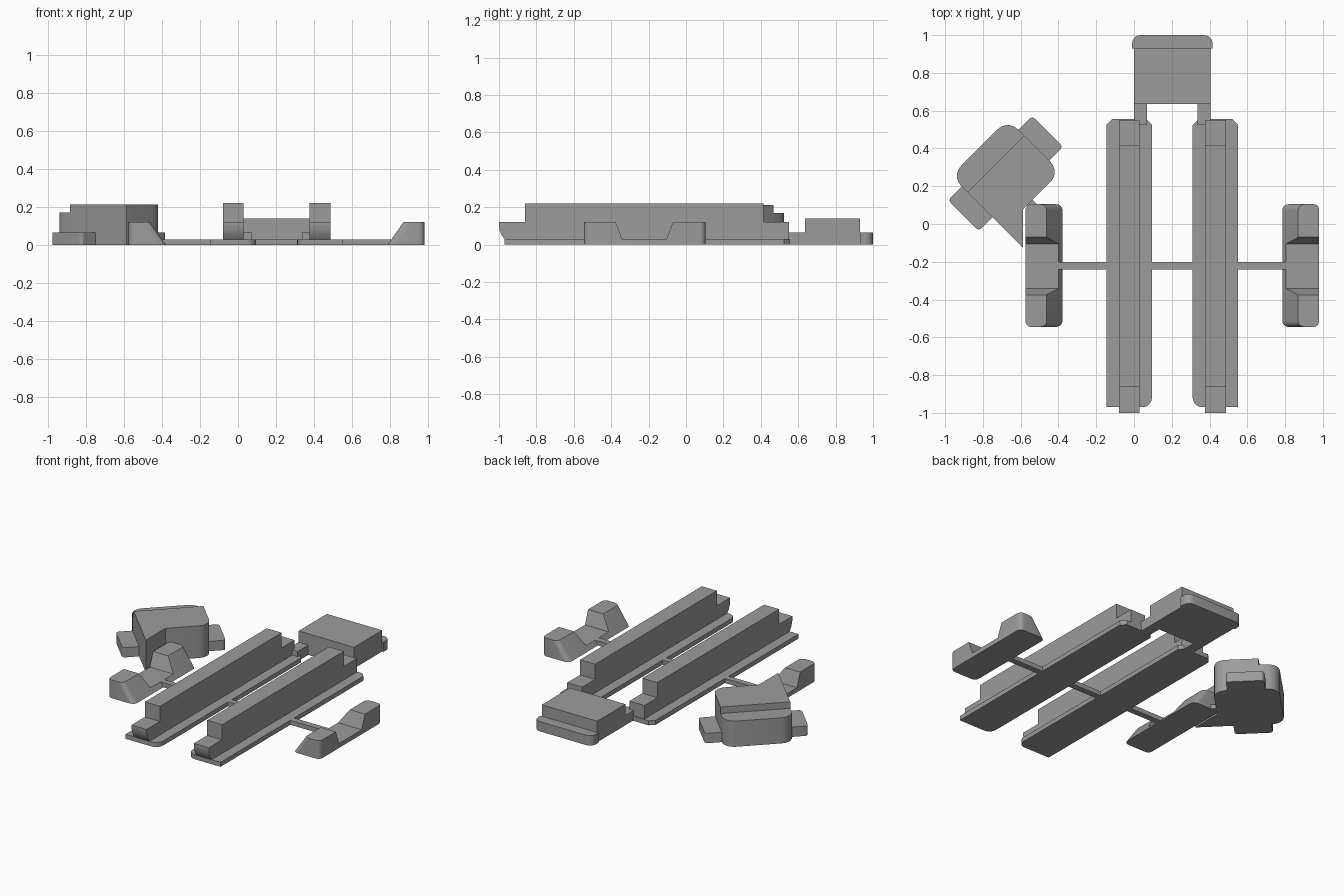
import bpy, bmesh, math
from mathutils import Vector

if "Cube" in bpy.data.objects:
    bpy.data.objects.remove(bpy.data.objects["Cube"])

CX = 0.203  # mirror plane of the runner frame
grey = bpy.data.materials.new("plain grey")
grey.diffuse_color = (0.33, 0.33, 0.33, 1)
grey.use_nodes = True
grey.node_tree.nodes["Principled BSDF"].inputs["Base Color"].default_value = grey.diffuse_color


def rounded(corners, steps=5):
    """Outline from (a, b[, radius[, steps]]) corners, each replaced by an arc."""
    out = []
    n = len(corners)
    for i, c in enumerate(corners):
        p = Vector(c[:2])
        r = c[2] if len(c) > 2 else 0
        if not r:
            out.append(p)
            continue
        s = c[3] if len(c) > 3 else steps
        a = p + (Vector(corners[i - 1][:2]) - p).normalized() * r
        b = p + (Vector(corners[(i + 1) % n][:2]) - p).normalized() * r
        for k in range(s + 1):
            t = k / s
            wa, wp, wb = (1 - t) ** 2, 1.414 * t * (1 - t), t * t
            out.append((a * wa + p * wp + b * wb) / (wa + wp + wb))
    return out


def finish(name, bm):
    bmesh.ops.recalc_face_normals(bm, faces=bm.faces)
    me = bpy.data.meshes.new(name)
    bm.to_mesh(me)
    bm.free()
    me.materials.append(grey)
    ob = bpy.data.objects.new(name, me)
    bpy.context.collection.objects.link(ob)
    bpy.ops.object.select_all(action='DESELECT')
    ob.select_set(True)
    bpy.context.view_layer.objects.active = ob
    bpy.ops.object.shade_smooth_by_angle(angle=math.radians(30))
    return ob


def prism(outline, lo, hi, place):
    bm = bmesh.new()
    face = bm.faces.new([bm.verts.new(place(p[0], p[1], lo)) for p in outline])
    ext = bmesh.ops.extrude_face_region(bm, geom=[face])
    d = place(0, 0, hi) - place(0, 0, lo)
    bmesh.ops.translate(bm, vec=d, verts=[g for g in ext["geom"] if isinstance(g, bmesh.types.BMVert)])
    return bm


def flat(a, b, c):      # outline lies in plan
    return Vector((a, b, c))


def side(a, b, c):      # outline is (y, z), extruded along x
    return Vector((c, a, b))


def diagonal(u, v, c):  # plan turned 45 degrees
    return Vector(((u - v) / math.sqrt(2), (u + v) / math.sqrt(2), c))


def slab(name, corners, z0, z1, place=flat):
    return finish(name, prism(rounded(corners), z0, z1, place))


def mirrored(ob):
    m = ob.modifiers.new("mirror", 'MIRROR')
    centre = bpy.data.objects.get("mirror_centre")
    if not centre:
        centre = bpy.data.objects.new("mirror_centre", None)
        centre.location.x = CX
        centre.hide_render = True
        bpy.context.collection.objects.link(centre)
        bpy.context.view_layer.update()
    m.mirror_object = centre


def box(name, x0, x1, y0, y1, z0, z1):
    return slab(name, [(x0, y0), (x1, y0), (x1, y1), (x0, y1)], z0, z1)


# Two long runners: thin plate with a stepped ridge on top
mirrored(slab("runner_plate", [(-0.145, -0.97), (0.095, -0.97, 0.05),
              (0.095, 0.555, 0.03, 1), (-0.145, 0.555, 0.03, 1)], 0, 0.03))
ridge = [(-0.97, 0.03), (-0.985, 0.05), (-0.997, 0.08), (-1, 0.11), (-1, 0.12), (-0.86, 0.12),
         (-0.86, 0.22), (0.415, 0.22), (0.415, 0.12), (0.55, 0.12), (0.55, 0.03)]
mirrored(finish("runner_ridge", prism(ridge, -0.08, 0.03, side)))

# Outer pads: two raised ends, inner face leaning outward
pad = prism([(-0.545, 0), (-0.545, 0.12), (-0.375, 0.12), (-0.342, 0.03),
             (-0.105, 0.03), (-0.07, 0.12), (0.105, 0.12), (0.105, 0)], 0.785, 0.98, side)
for v in pad.verts:
    if v.co.x < 0.9:
        v.co.x += 0.7 * v.co.z
ends = [e for e in pad.edges if abs(e.verts[0].co.y - e.verts[1].co.y) < 1e-4
        and abs(e.verts[0].co.z - e.verts[1].co.z) > 0.1
        and (e.verts[0].co.y < -0.5 or e.verts[0].co.y > 0.1)]
bmesh.ops.bevel(pad, geom=ends, offset=0.03, segments=5, profile=0.5, affect='EDGES')
mirrored(finish("outer_pad", pad))

# Cross bar joining pads and runners
for name, x0, x1 in (("outer_bar", 0.54, 0.81),):
    mirrored(box(name, x0, x1, -0.24, -0.2, 0, 0.03))
box("middle_bar", 0.09, 0.315, -0.24, -0.2, 0, 0.03)

# Rear block with a low lip and two connecting legs
box("rear_block", 0, 0.406, 0.635, 0.93, 0, 0.14)
slab("rear_lip", [(-0.01, 0.93), (0.416, 0.93), (0.416, 1, 0.045), (-0.01, 1, 0.045)], 0, 0.065)
mirrored(box("rear_leg", 0, 0.07, 0.525, 0.64, 0, 0.065))

# Angled side pod: low rounded body, taller front, side tabs
slab("pod_body", [(-0.505, 0.6), (-0.08, 0.6), (-0.08, 0.865, 0.075), (-0.505, 0.865, 0.075)],
     0, 0.17, diagonal)
slab("pod_top", [(-0.505, 0.743), (-0.505, 0.325), (-0.36, 0.47),
                 (-0.08, 0.47, 0.075), (-0.08, 0.743)], 0, 0.213, diagonal)
slab("pod_tabs", [(-0.607, 0.555, 0.02), (0.023, 0.555, 0.02),
                  (0.023, 0.785, 0.02), (-0.607, 0.785, 0.02)], 0, 0.065, diagonal)
slab("pod_link", [(-0.33, 0.44), (-0.29, 0.44), (-0.29, 0.5), (-0.33, 0.5)], 0, 0.03, diagonal)
